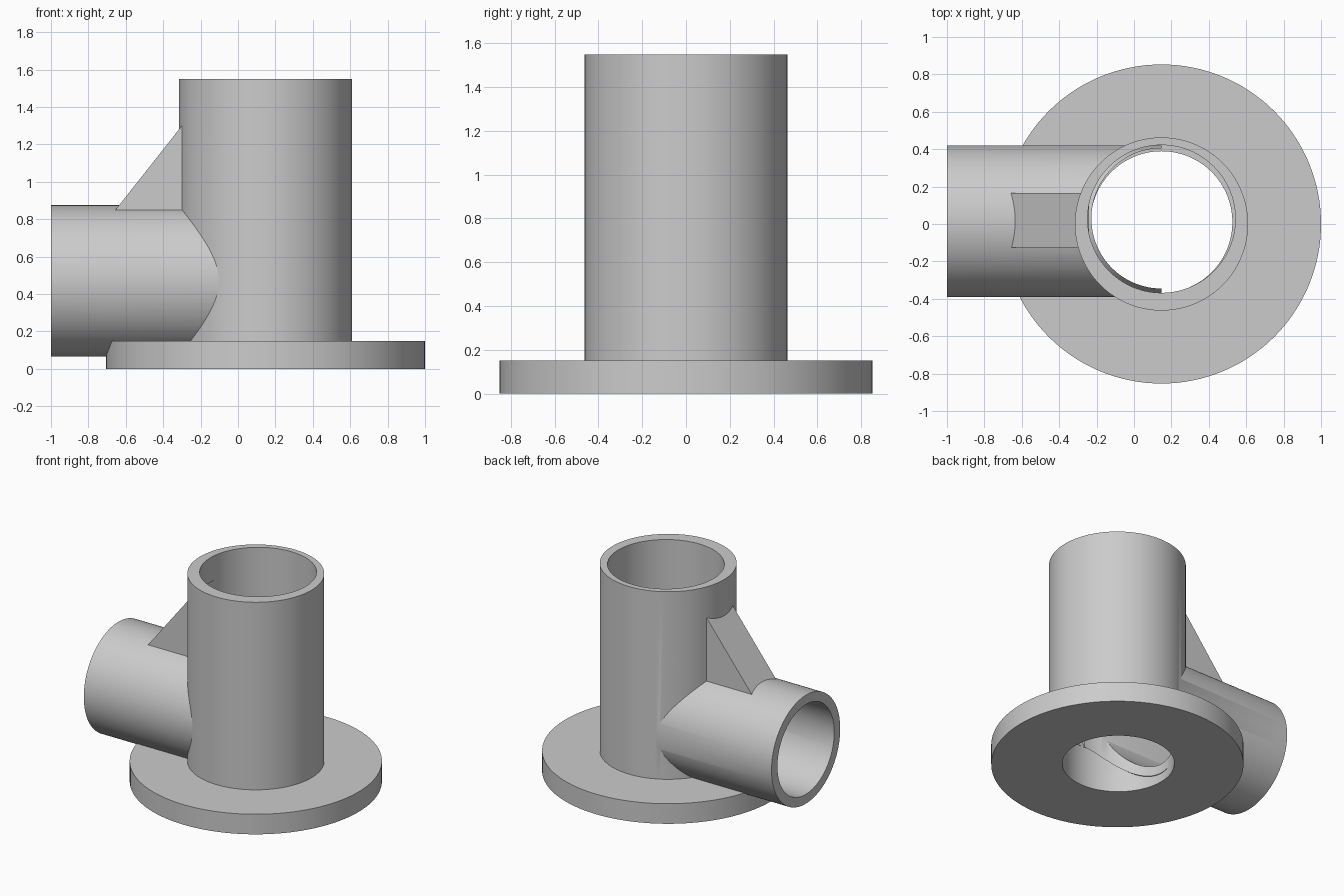
import bpy
from math import pi, radians

if "Cube" in bpy.data.objects:
    bpy.data.objects.remove(bpy.data.objects["Cube"])

CX = 0.147  # axis of the vertical tube and flange


def cylinder(name, r, start, end, axis='Z'):
    """Cylinder between two axis-aligned end points."""
    mid = [(a + b) / 2 for a, b in zip(start, end)]
    length = sum(abs(b - a) for a, b in zip(start, end))
    rot = (0, pi / 2, 0) if axis == 'X' else (0, 0, 0)
    bpy.ops.mesh.primitive_cylinder_add(vertices=128, radius=r, depth=length,
                                        location=mid, rotation=rot)
    ob = bpy.context.object
    ob.name = name
    return ob


def combine(body, other, op):
    """Apply a boolean and discard the helper."""
    mod = body.modifiers.new(op.lower(), 'BOOLEAN')
    mod.operation = op
    mod.solver = 'EXACT'
    mod.object = other
    bpy.context.view_layer.objects.active = body
    bpy.ops.object.modifier_apply(modifier=mod.name)
    bpy.data.objects.remove(other, do_unlink=True)


# Upright tube on a round flange
body = cylinder("pipe_tee_body", 0.463, (CX, 0, 0.05), (CX, 0, 1.55))
combine(body, cylinder("flange", 0.853, (CX, 0, 0), (CX, 0, 0.15)), 'UNION')
combine(body, cylinder("tube_bore", 0.395, (CX, 0.027, 0.15), (CX, 0.027, 1.7)), 'DIFFERENCE')
combine(body, cylinder("flange_hole", 0.379, (CX, 0.01, -0.1), (CX, 0.01, 0.3)), 'DIFFERENCE')

# Triangular gusset between tube and side pipe
profile = [(-0.671, 0.83), (-0.24, 0.83), (-0.24, 1.376)]
verts = [(x, y, z) for y in (-0.125, 0.165) for x, z in profile]
faces = [(0, 1, 2), (5, 4, 3), (0, 3, 4, 1), (1, 4, 5, 2), (2, 5, 3, 0)]
mesh = bpy.data.meshes.new("gusset")
mesh.from_pydata(verts, [], faces)
gusset = bpy.data.objects.new("gusset", mesh)
bpy.context.collection.objects.link(gusset)
combine(body, gusset, 'UNION')

# Side pipe, trimmed by the upright passage, then bored through
pipe = cylinder("side_pipe", 0.405, (-1, 0.015, 0.47), (CX, 0.015, 0.47), 'X')
combine(pipe, cylinder("pipe_trim", 0.375, (CX, 0.03, -0.5), (CX, 0.03, 1.5)), 'DIFFERENCE')
combine(body, pipe, 'UNION')
combine(body, cylinder("pipe_bore", 0.335, (-1.2, 0.015, 0.47), (0.16, 0.015, 0.47), 'X'), 'DIFFERENCE')

# Smooth curved walls with crisp edges
bpy.ops.object.select_all(action='DESELECT')
body.select_set(True)
bpy.context.view_layer.objects.active = body
bpy.ops.object.shade_smooth_by_angle(angle=radians(30))
